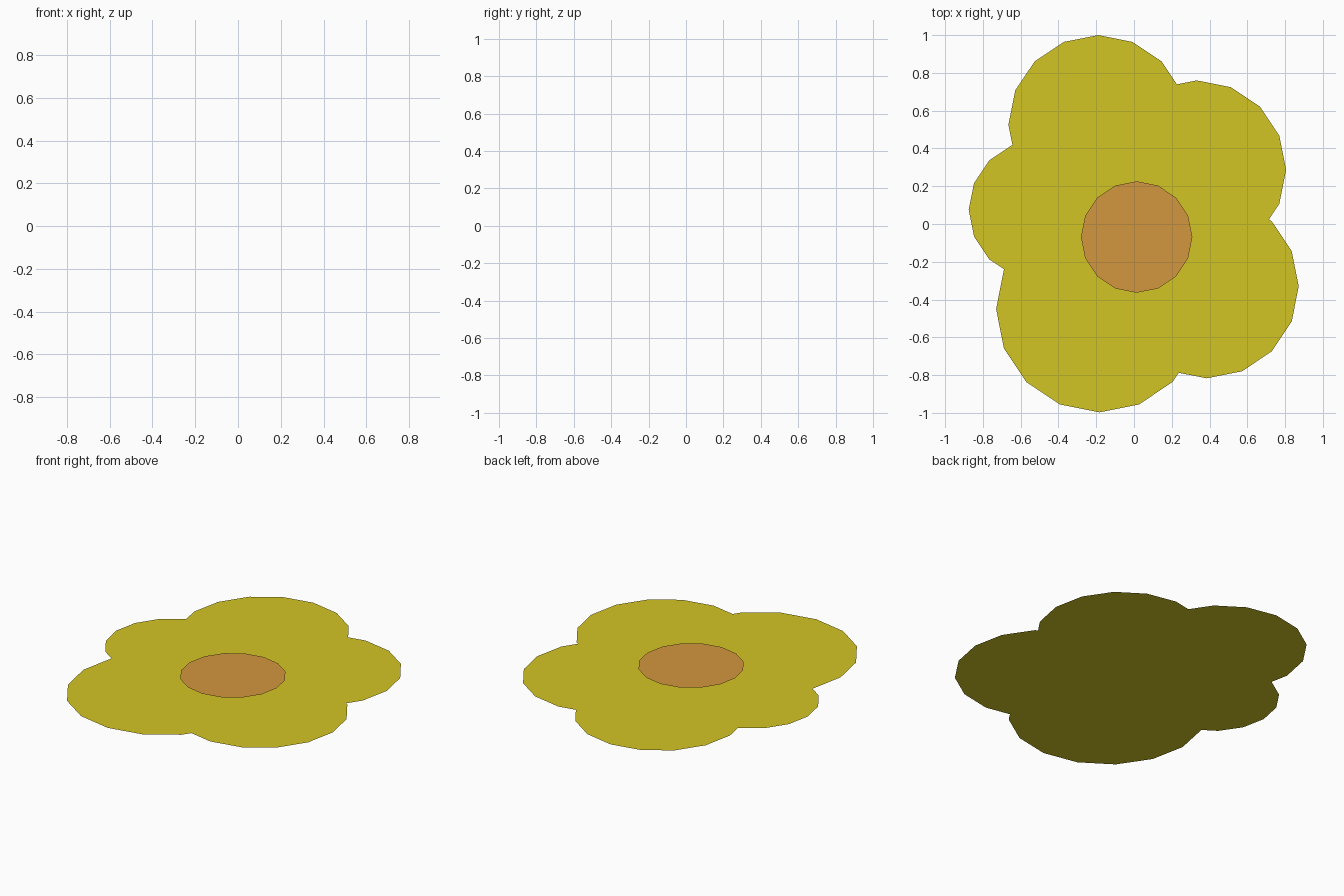
import bpy
import math

if "Cube" in bpy.data.objects:
    bpy.data.objects.remove(bpy.data.objects["Cube"])


def material(name, rgb):
    m = bpy.data.materials.new(name)
    m.diffuse_color = (*rgb, 1.0)
    m.use_nodes = True
    m.node_tree.nodes["Principled BSDF"].inputs["Base Color"].default_value = m.diffuse_color
    return m


yellow = material("petal yellow", (0.65, 0.56, 0.017))
orange = material("centre orange", (0.65, 0.31, 0.05))


def disc(name, x, y, r, z, mat, sides=16):
    """Flat upward-facing polygon disc."""
    ring = [(r * math.cos(2 * math.pi * i / sides),
             r * math.sin(2 * math.pi * i / sides), 0) for i in range(sides)]
    mesh = bpy.data.meshes.new(name)
    mesh.from_pydata(ring, [], [list(range(sides))])
    mesh.materials.append(mat)
    ob = bpy.data.objects.new(name, mesh)
    ob.location = (x, y, z)
    bpy.context.collection.objects.link(ob)
    return ob


# Five overlapping flat petals: centre x, centre y, radius
petals = [
    (-0.19, 0.525, 0.475),
    (0.332, 0.287, 0.473),
    (0.385, -0.33, 0.487),
    (-0.183, -0.45, 0.547),
    (-0.505, 0.075, 0.37),
]
for i, (x, y, r) in enumerate(petals):
    disc(f"petal_{i + 1}", x, y, r, 0.0, yellow)

# Flower centre, floating just above the petals
disc("flower_centre", 0.014, -0.069, 0.295, 0.019, orange)
